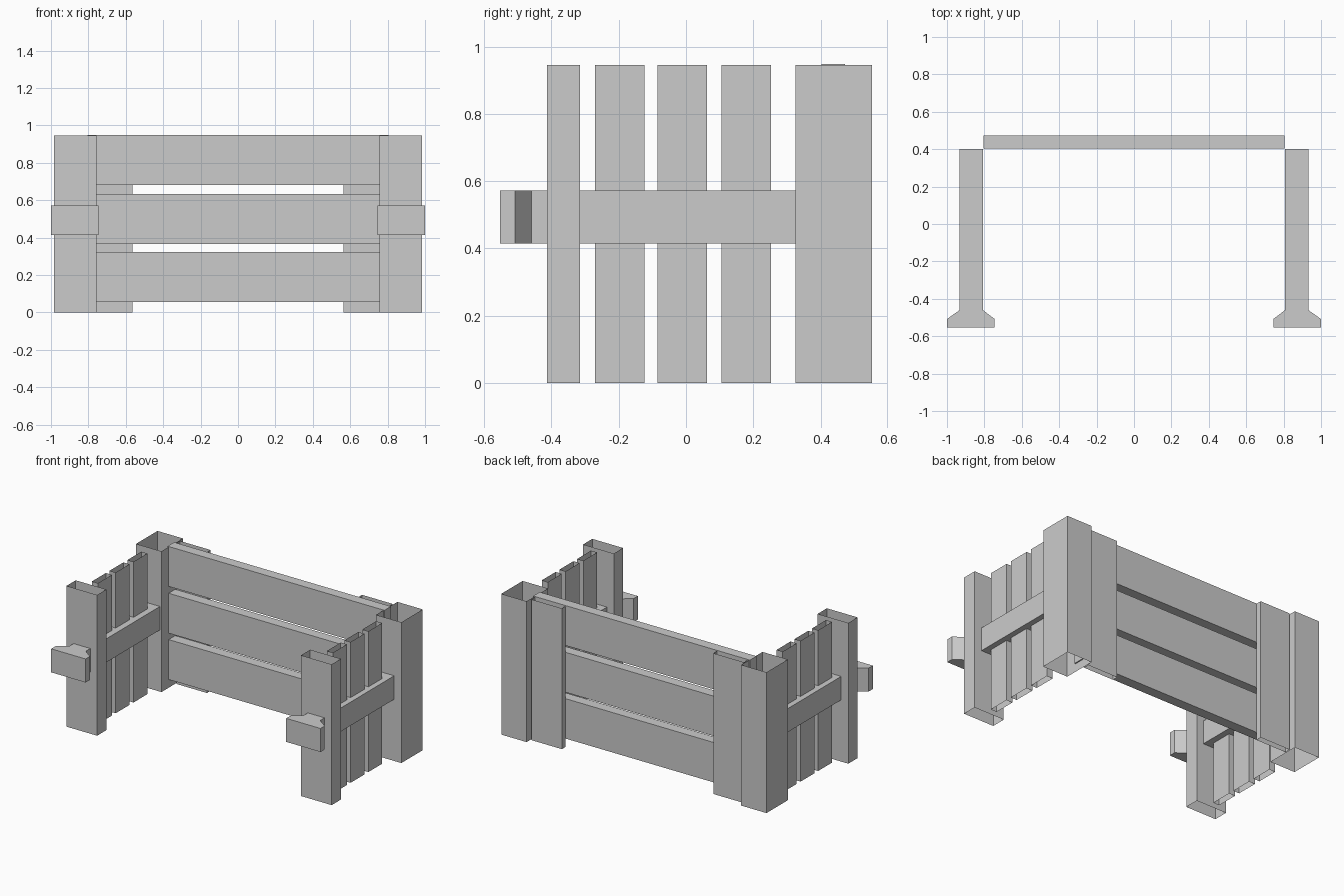
import bpy, bmesh

if "Cube" in bpy.data.objects:
    bpy.data.objects.remove(bpy.data.objects["Cube"])

H = 0.945  # height of all upright boards


def prism(name, pts, z0, z1, caps=True):
    """Extrude a counter-clockwise plan outline; without caps it is an open sleeve."""
    bm = bmesh.new()
    lo = [bm.verts.new((x, y, z0)) for x, y in pts]
    hi = [bm.verts.new((x, y, z1)) for x, y in pts]
    n = len(pts)
    for i in range(n):
        j = (i + 1) % n
        bm.faces.new((lo[i], lo[j], hi[j], hi[i]))
    if caps:
        bm.faces.new(hi)
        bm.faces.new(lo[::-1])
    me = bpy.data.meshes.new(name)
    bm.to_mesh(me)
    bm.free()
    ob = bpy.data.objects.new(name, me)
    bpy.context.collection.objects.link(ob)
    return ob


def rect(x0, x1, y0, y1):
    return [(x0, y0), (x1, y0), (x1, y1), (x0, y1)]


def both_sides(name, pts, z0, z1, caps=True):
    """Make the right-hand part and its mirrored left-hand twin."""
    prism(name + "_right", pts, z0, z1, caps)
    prism(name + "_left", [(-x, y) for x, y in reversed(pts)], z0, z1, caps)


# Upright boards: open-ended sleeves
both_sides("front_post", rect(0.757, 0.985, -0.413, -0.315), 0, H, False)
both_sides("corner_post", rect(0.797, 0.985, 0.326, 0.553), 0, H, False)
both_sides("back_strip", rect(0.563, 0.79, 0.474, 0.513), 0, H, False)
for i, y in enumerate((-0.271, -0.084, 0.105)):
    both_sides(f"side_slat_{i + 1}", rect(0.85, 0.895, y, y + 0.147), 0, H, False)

# Arm rails with a flared front end
rail = [(0.808, 0.4), (0.808, -0.46), (0.745, -0.508), (0.745, -0.553),
        (1.0, -0.553), (1.0, -0.508), (0.932, -0.46), (0.932, 0.4)]
both_sides("arm_rail", rail, 0.414, 0.572)

# Horizontal back boards
for i, (z0, z1) in enumerate(((0.055, 0.323), (0.366, 0.634), (0.68, 0.948))):
    prism(f"back_board_{i + 1}", rect(-0.805, 0.805, 0.403, 0.472), z0, z1)
